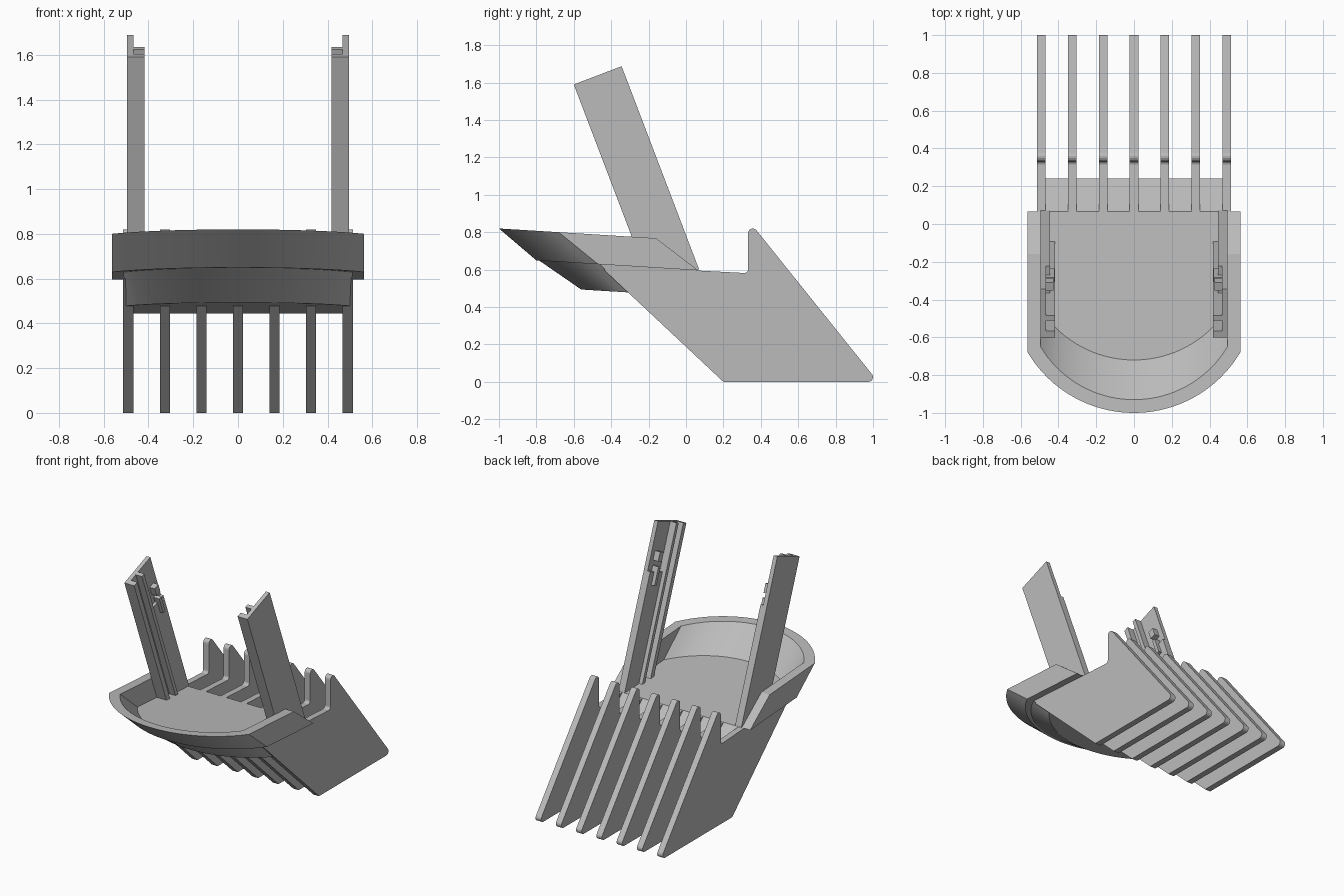
import bpy
import bmesh
from math import sin, cos, radians, sqrt

default_cube = bpy.data.objects.get("Cube")
if default_cube:
    bpy.data.objects.remove(default_cube, do_unlink=True)

# Single grey plastic material
plastic = bpy.data.materials.new("grey_plastic")
plastic.use_nodes = True
grey = (0.5, 0.5, 0.5, 1)
plastic.diffuse_color = grey
plastic.node_tree.nodes["Principled BSDF"].inputs["Base Color"].default_value = grey


def finish(mesh_builder, name):
    """Turn a bmesh into a named object with clean outward normals."""
    bmesh.ops.recalc_face_normals(mesh_builder, faces=mesh_builder.faces[:])
    mesh = bpy.data.meshes.new(name)
    mesh_builder.to_mesh(mesh)
    mesh_builder.free()
    mesh.materials.append(plastic)
    part = bpy.data.objects.new(name, mesh)
    bpy.context.collection.objects.link(part)
    return part


def loft(name, sections, closed_ends=True):
    """Join matching closed sections with quads and cap both ends."""
    bm = bmesh.new()
    rings = [[bm.verts.new(point) for point in section] for section in sections]
    count = len(rings[0])
    for first, second in zip(rings, rings[1:]):
        for i in range(count):
            j = (i + 1) % count
            bm.faces.new((first[i], first[j], second[j], second[i]))
    if closed_ends:
        bm.faces.new(rings[0])
        bm.faces.new(rings[-1])
    return finish(bm, name)


def side_prism(name, profile, x_start, x_end):
    """Extrude a (y, z) profile across x."""
    return loft(name, [[(x, y, z) for y, z in profile] for x in (x_start, x_end)])


def arc(center_y, center_z, radius, start, end, steps=6):
    angles = [radians(start + (end - start) * i / steps) for i in range(steps + 1)]
    return [(center_y + radius * cos(a), center_z + radius * sin(a)) for a in angles]


def u_outline(half, corner, front, back, steps=32):
    """Plan outline: straight sides joined by a circular front."""
    sag = corner - front
    radius = (half * half + sag * sag) / (2 * sag)
    points = [(-half, back)]
    for i in range(steps + 1):
        x = half * (2 * i / steps - 1)
        points.append((x, front + radius - sqrt(radius * radius - x * x)))
    points.append((half, back))
    return points


def on_plane(outline, height, slope=0.062):
    """Place a plan outline on a plane that drops towards the back."""
    return [(x, y, height - slope * y) for x, y in outline]


RIM_TOP, FLOOR, UNDERSIDE = 0.758, 0.6, 0.459

# Slanted rim wall around the front and both sides
outer_top = on_plane(u_outline(0.563, -0.68, -1, -0.16), RIM_TOP)
inner_top = on_plane(u_outline(0.495, -0.65, -0.93, -0.16), RIM_TOP)
inner_low = on_plane(u_outline(0.495, -0.45, -0.72, 0.065), FLOOR)
outer_low = on_plane(u_outline(0.563, -0.47, -0.8, 0.065), FLOOR)
rim = loft("rim_wall", list(zip(outer_top, inner_top, inner_low, outer_low)))

# Solid tray below the rim, with a sloping back end
tray_top = on_plane(u_outline(0.512, -0.46, -0.785, 0.065), FLOOR)
tray_low = on_plane(u_outline(0.5, -0.31, -0.56, 0.24), UNDERSIDE)
tray = loft("tray_floor", [tray_top, tray_low])

# Seven comb teeth with rounded tips
tooth_profile = [(0.2, 0)]
tooth_profile += arc(0.975, 0.025, 0.025, -90, 39)
tooth_profile += arc(0.357, 0.795, 0.025, 39, 180)
tooth_profile += arc(0.312, 0.602, 0.02, 0, -90, 4)
tooth_profile += [(0.065, 0.595), (-0.44, 0.6)]
half_tooth = 0.0225
for index in range(7):
    x = (index - 3) * 0.1635
    side_prism("comb_tooth_%d" % (index + 1), tooth_profile, x - half_tooth, x + half_tooth)

# Leaning arms: bars measured across the arm and down from its tip
LEAN_Y, LEAN_Z = 0.934, 0.356
ARM_OUTSIDE = 0.496


def arm_point(across, down):
    return (-0.6 + across * LEAN_Y + down * LEAN_Z,
            1.59 + across * LEAN_Z - down * LEAN_Y)


def arm_bar(name, side, inside, near, far, start=0, end=None):
    """Bar on the arm; without an end it runs down to the tray."""
    def stop(across):
        return end if end is not None else (1.59 + across * LEAN_Z - FLOOR) / LEAN_Y
    profile = [arm_point(near, start), arm_point(far, start),
               arm_point(far, stop(far)), arm_point(near, stop(near))]
    return side_prism(name, profile, side * inside, side * ARM_OUTSIDE)


WIDTH = 0.274
for label, side in (("left", 1), ("right", -1)):
    arm_bar(label + "_arm_plate", side, 0.466, 0, WIDTH)
    arm_bar(label + "_arm_front_rail", side, 0.417, 0, 0.037)
    arm_bar(label + "_arm_middle_rail", side, 0.417, 0.095, 0.123)
    arm_bar(label + "_arm_thick_base", side, 0.445, 0.123, WIDTH, 0.34)
    arm_bar(label + "_arm_catch", side, 0.425, 0.19, 0.235, 0.2, 0.265)
    arm_bar(label + "_arm_catch_spring", side, 0.42, 0.2, 0.225, 0.3, 0.43)

# Smooth the curved walls while keeping edges crisp
bpy.ops.object.select_all(action="DESELECT")
for part in (rim, tray):
    part.select_set(True)
bpy.context.view_layer.objects.active = rim
bpy.ops.object.shade_smooth_by_angle(angle=radians(20))
